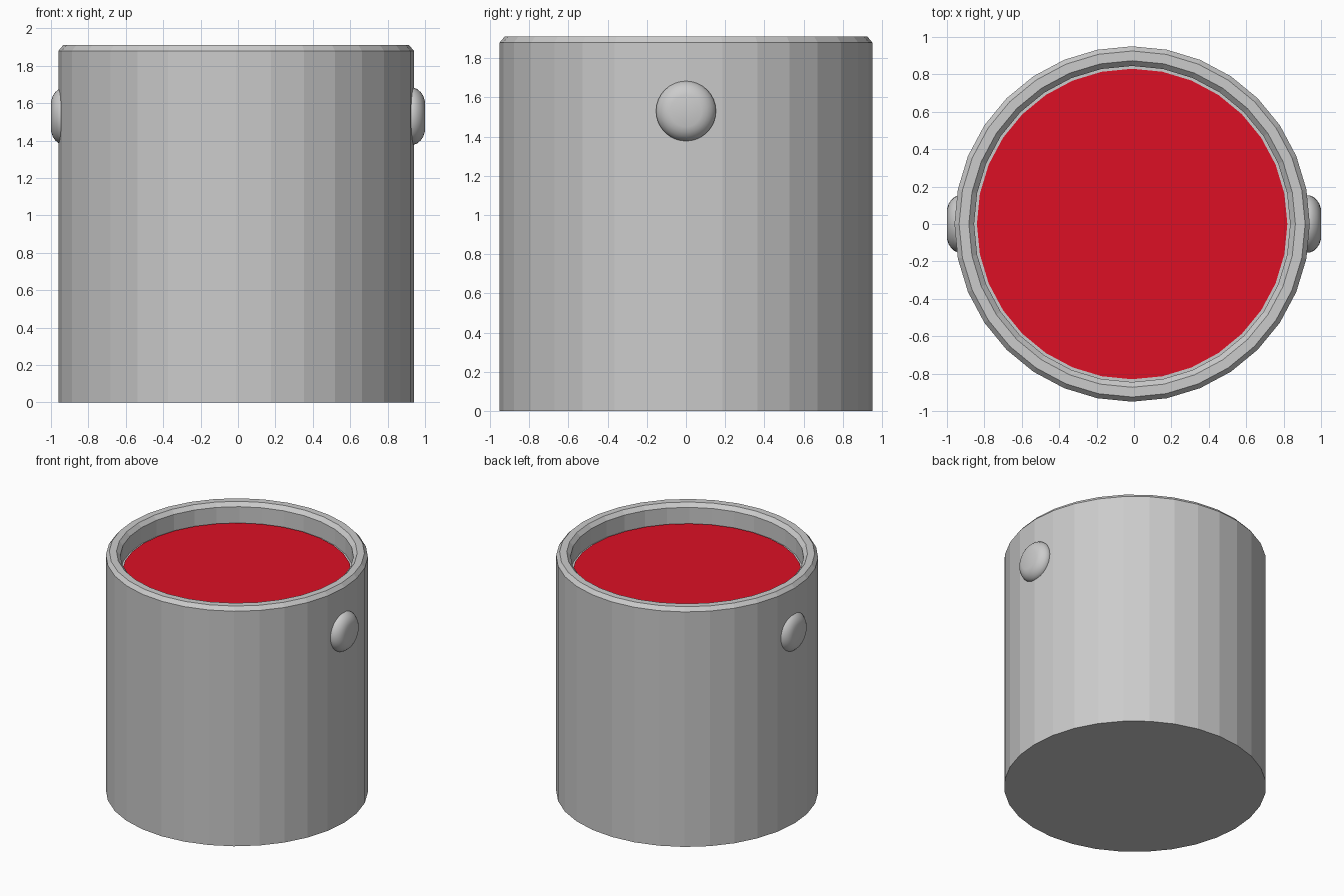
import bpy
from math import cos, sin, tau, radians
from mathutils import Matrix

cube = bpy.data.objects.get("Cube")
if cube:
    bpy.data.objects.remove(cube, do_unlink=True)


def material(name, rgb):
    mat = bpy.data.materials.new(name)
    mat.use_nodes = True
    mat.diffuse_color = (*rgb, 1)
    mat.node_tree.nodes["Principled BSDF"].inputs["Base Color"].default_value = (*rgb, 1)
    return mat


def lathe(name, profile, sides, mat, capped=True):
    """Spin (radius, height) points around z; cap both ends."""
    verts = [(r * cos(tau * i / sides), r * sin(tau * i / sides), z)
             for r, z in profile for i in range(sides)]
    faces = []
    for ring in range(len(profile) - 1):
        a, b = ring * sides, (ring + 1) * sides
        for i in range(sides):
            j = (i + 1) % sides
            faces.append((a + i, a + j, b + j, b + i))
    faces.append(tuple(reversed(range(sides))))
    faces.append(tuple(range(len(verts) - sides, len(verts))))
    mesh = bpy.data.meshes.new(name)
    mesh.from_pydata(verts, [], faces)
    mesh.materials.append(mat)
    obj = bpy.data.objects.new(name, mesh)
    bpy.context.collection.objects.link(obj)
    return obj


steel = material("grey steel", (0.6, 0.6, 0.6))
red = material("red paint", (0.72, 0.005, 0.018))

SIDES = 32
CENTRE_X = -0.01

# Bucket with a bevelled rim and a recessed inside
bucket = lathe("bucket", [(0.95, 0), (0.95, 1.88), (0.925, 1.91), (0.873, 1.91),
                          (0.845, 1.88), (0.845, 1.75)], SIDES, steel)
bucket.location.x = CENTRE_X

# Paint surface
paint = lathe("paint", [(0.83, 1.751), (0.83, 1.757)], SIDES, red)
paint.location.x = CENTRE_X

# Rounded handle studs on both sides
for side, name in ((1, "left_stud"), (-1, "right_stud")):
    stud = lathe(name, [(0.14, 0.90), (0.153, 0.92), (0.153, 0.94), (0.144, 0.96),
                        (0.128, 0.978), (0.108, 0.991), (0.08, 1.0)], SIDES, steel)
    stud.data.transform(Matrix.Translation((0, 0, 1.53)) @ Matrix.Rotation(side * tau / 4, 4, "Y"))
    bpy.ops.object.select_all(action="DESELECT")
    bpy.context.view_layer.objects.active = stud
    stud.select_set(True)
    bpy.ops.object.shade_smooth_by_angle(angle=radians(40))
